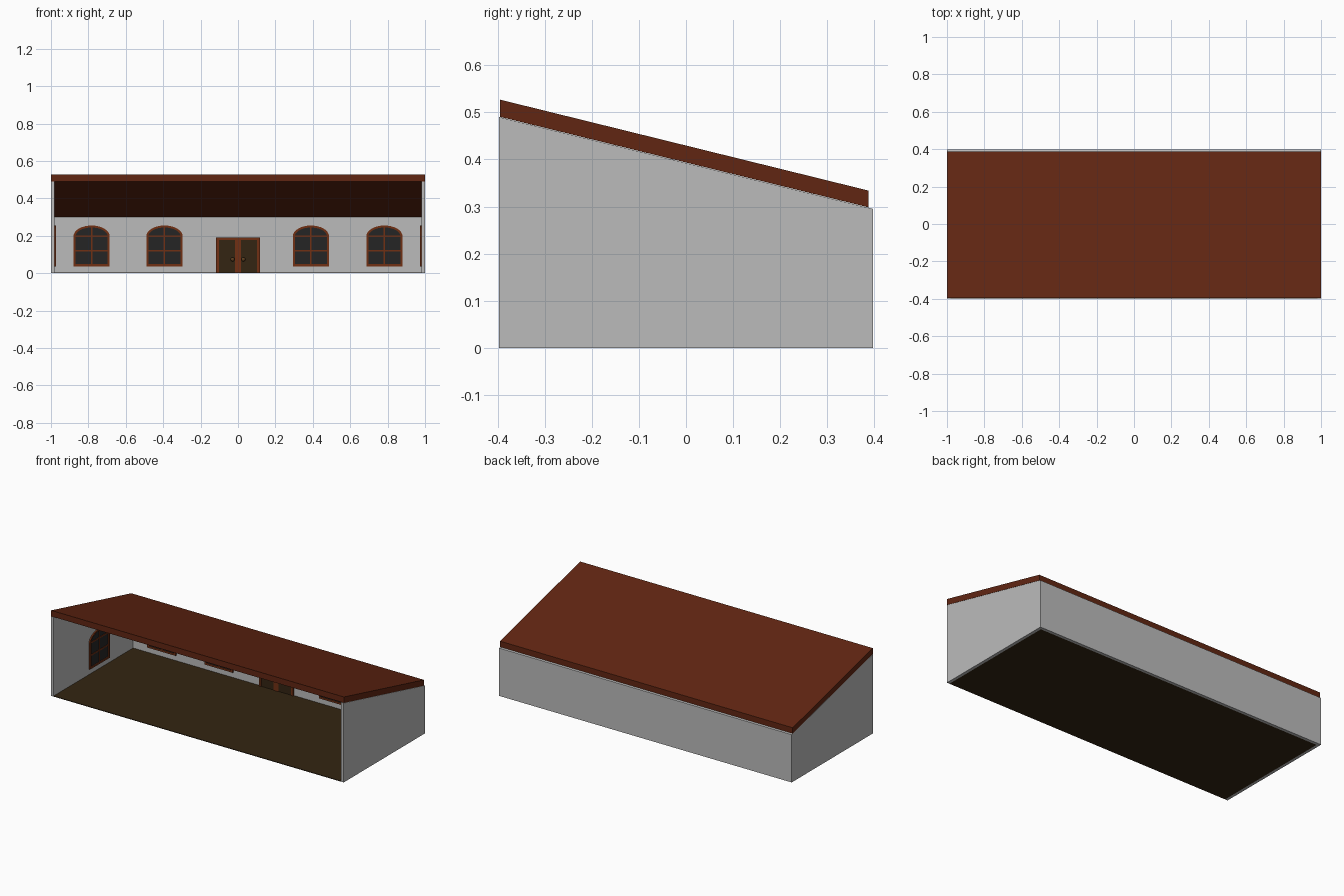
import bpy, bmesh, math
from mathutils import Matrix, Vector

if "Cube" in bpy.data.objects:
    bpy.data.objects.remove(bpy.data.objects["Cube"])


def material(name, rgb):
    m = bpy.data.materials.new(name)
    m.diffuse_color = (*rgb, 1)
    m.use_nodes = True
    m.node_tree.nodes["Principled BSDF"].inputs["Base Color"].default_value = m.diffuse_color
    return m


WALL = material("grey_plaster", (0.5, 0.5, 0.5))
ROOF = material("red_brown_roof", (0.12, 0.019, 0.006))
WOOD = material("dark_wood", (0.033, 0.018, 0.006))
TRIM = material("orange_brown_trim", (0.165, 0.03, 0.007))
GLASS = material("dark_glass", (0.018, 0.018, 0.018))
KNOB = material("knob_bronze", (0.11, 0.05, 0.015))


def finish(name, bm, mat, matrix=Matrix()):
    bmesh.ops.transform(bm, matrix=matrix, verts=bm.verts)
    bmesh.ops.recalc_face_normals(bm, faces=bm.faces)
    me = bpy.data.meshes.new(name)
    bm.to_mesh(me)
    bm.free()
    me.materials.append(mat)
    ob = bpy.data.objects.new(name, me)
    bpy.context.collection.objects.link(ob)
    return ob


def add_box(bm, lo, hi):
    lo, hi = Vector(lo), Vector(hi)
    m = Matrix.Translation((lo + hi) / 2) @ Matrix.Diagonal((*(hi - lo), 1))
    bmesh.ops.create_cube(bm, size=1, matrix=m)


def boxes(name, mat, spans, matrix=Matrix()):
    bm = bmesh.new()
    for lo, hi in spans:
        add_box(bm, lo, hi)
    return finish(name, bm, mat, matrix)


def extrude(bm, faces, vec):
    r = bmesh.ops.extrude_face_region(bm, geom=faces)
    vs = [g for g in r["geom"] if isinstance(g, bmesh.types.BMVert)]
    bmesh.ops.translate(bm, vec=vec, verts=vs)


def side_profile(name, mat, pts, x0, x1):
    """(y, z) outline extruded along x"""
    bm = bmesh.new()
    f = bm.faces.new([bm.verts.new((x0, y, z)) for y, z in pts])
    extrude(bm, [f], (x1 - x0, 0, 0))
    return finish(name, bm, mat)


Y, T = 0.397, 0.018
INNER = Y - T

# shell: side walls, back wall, floor, sloping roof
gable = [(-Y, 0), (Y, 0), (Y, 0.295), (-Y, 0.49)]
side_profile("left_wall", WALL, gable, -1, -1 + T)
side_profile("right_wall", WALL, gable, 1 - T, 1)
back = [(INNER, 0), (Y, 0), (Y, 0.295), (INNER, 0.2994)]
side_profile("back_wall", WALL, back, -1 + T, 1 - T)
boxes("floor", WOOD, [((-1 + T, -Y, 0), (1 - T, INNER, 0.004))])
slab = [(-0.395, 0.4905), (0.387, 0.2985), (0.387, 0.334), (-0.395, 0.527)]
side_profile("roof", ROOF, slab, -1, 1)

# arched windows: local x across, z up, -y out of the wall
HALF, SILL, SPRING, RISE, BAR = 0.097, 0.037, 0.197, 0.058, 0.011


def arch(bm, inset, y):
    a, b = HALF - inset, RISE - inset
    pts = [(-a, SILL + inset), (a, SILL + inset)]
    for i in range(17):
        t = math.pi * i / 16
        pts.append((a * math.cos(t), SPRING + b * math.sin(t)))
    return [bm.verts.new((x, y, z)) for x, z in pts]


def window(name, matrix):
    # outer frame ring
    bm = bmesh.new()
    o, i = arch(bm, 0, 0), arch(bm, BAR, 0)
    n = len(o)
    ring = [bm.faces.new((o[k], o[(k + 1) % n], i[(k + 1) % n], i[k])) for k in range(n)]
    extrude(bm, ring, (0, -0.008, 0))
    finish(name + "_frame", bm, TRIM, matrix)
    # glazing bars
    a, h = HALF - BAR / 2, 0.004
    spans = [((-a, -0.006, z - h), (a, 0, z + h)) for z in (0.12, SPRING)]
    spans.append(((-h, -0.0055, SILL + 0.005), (h, 0, SPRING + RISE - 0.005)))
    boxes(name + "_bars", TRIM, spans, matrix)
    # pane
    bm = bmesh.new()
    extrude(bm, [bm.faces.new(arch(bm, BAR / 2, 0))], (0, -0.003, 0))
    finish(name + "_pane", bm, GLASS, matrix)


for k, x in enumerate((-0.783, -0.393, 0.39, 0.783)):
    window(f"back_window_{k + 1}", Matrix.Translation((x, INNER, 0)))
for name, s in (("left_window", -1), ("right_window", 1)):
    turn = Matrix.Rotation(-s * math.pi / 2, 4, "Z")
    window(name, Matrix.Translation((s * (1 - T), 0.045, 0)) @ turn)

# double door in the back wall
boxes("door_frame", TRIM, [
    ((-0.117, INNER - 0.009, 0.004), (-0.102, INNER, 0.19)),
    ((0.102, INNER - 0.009, 0.004), (0.117, INNER, 0.19)),
    ((-0.102, INNER - 0.009, 0.178), (0.102, INNER, 0.19)),
    ((-0.016, INNER - 0.009, 0.004), (0.016, INNER, 0.178))])
boxes("door_leaves", WOOD, [
    ((s - 0.043, INNER - 0.005, 0.004), (s + 0.043, INNER, 0.178)) for s in (-0.059, 0.059)])
bm = bmesh.new()
for s in (-1, 1):
    bmesh.ops.create_uvsphere(bm, u_segments=12, v_segments=8, radius=0.011,
                              matrix=Matrix.Translation((s * 0.029, INNER - 0.012, 0.074)))
knobs = finish("door_knobs", bm, KNOB)
knobs.data.shade_smooth()
